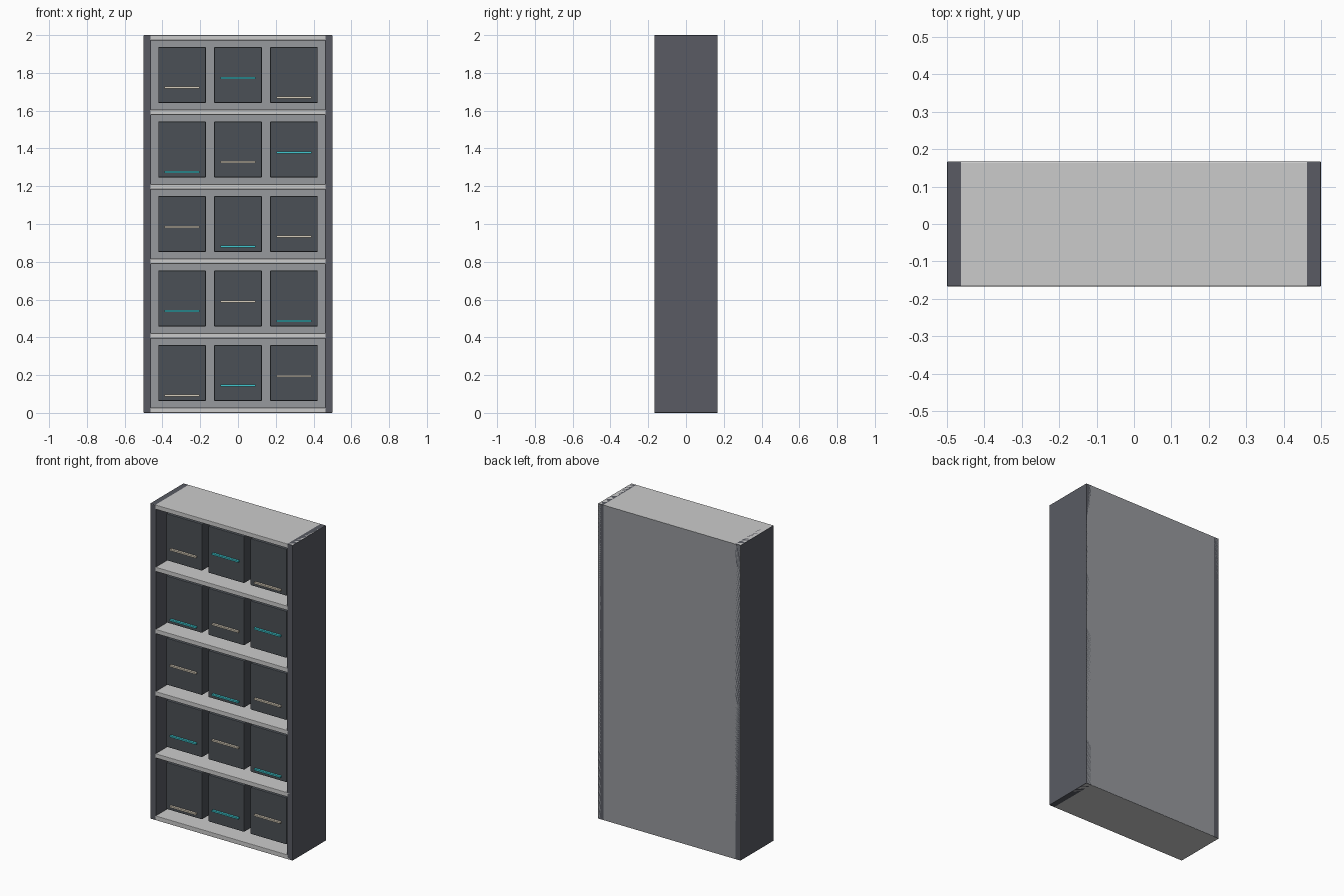
import bpy

if "Cube" in bpy.data.objects:
    bpy.data.objects.remove(bpy.data.objects["Cube"])


def material(name, rgb):
    m = bpy.data.materials.new(name)
    m.diffuse_color = (*rgb, 1)
    m.use_nodes = True
    m.node_tree.nodes["Principled BSDF"].inputs["Base Color"].default_value = m.diffuse_color
    return m


LIGHT = material("light_grey", (0.56, 0.56, 0.59))
MID = material("mid_grey", (0.31, 0.32, 0.34))
DARK = material("dark_grey", (0.10, 0.105, 0.125))
SLATE = material("slate", (0.07, 0.08, 0.092))
CREAM = material("cream", (0.70, 0.63, 0.51))
CYAN = material("cyan", (0.05, 0.60, 0.65))


def box(name, x, y, z, mat, bevel=0.003):
    """Box from (min, max) ranges on each axis, with slightly eased edges."""
    lo, hi = zip(x, y, z)
    bpy.ops.mesh.primitive_cube_add(
        size=1, location=[(a + b) / 2 for a, b in zip(lo, hi)])
    ob = bpy.context.object
    ob.name = name
    ob.scale = [b - a for a, b in zip(lo, hi)]
    bpy.ops.object.transform_apply(location=False, rotation=False, scale=True)
    ob.data.materials.append(mat)
    if bevel:
        mod = ob.modifiers.new("eased_edges", 'BEVEL')
        mod.width = bevel
        mod.segments = 2
    return ob


W, D, H = 0.5, 0.167, 2.0      # half width, half depth, height
SIDE, SHELF = 0.04, 0.028      # panel thicknesses
ROWS = 5
PITCH = (H - SHELF) / ROWS

# Carcass: side panels, back panel and shelves
box("left_side", (-W, -W + SIDE), (-D, D), (0, H), DARK)
box("right_side", (W - SIDE, W), (-D, D), (0, H), DARK)
box("back_panel", (-W + 0.001, W - 0.001), (D - 0.012, D), (0.001, H - 0.001), MID, 0)
for i in range(ROWS + 1):
    z = i * PITCH
    box(f"shelf_{i}", (-W + 0.0005, W - 0.0005), (-D, D - 0.0005), (z, z + SHELF), LIGHT)

# Storage boxes, each with an indicator strip stepping through three heights
for r in range(ROWS):
    zc = SHELF / 2 + PITCH * (r + 0.5)
    for c in range(3):
        xc = (c - 1) * 0.296
        box(f"storage_box_{r}_{c}", (xc - 0.126, xc + 0.126), (-0.118, 0.156),
            (zc - 0.148, zc + 0.148), SLATE, 0.004)
        zs = zc - 0.119 + 0.052 * ((r + c) % 3)
        box(f"indicator_strip_{r}_{c}", (xc - 0.092, xc + 0.092), (-0.132, -0.115),
            (zs - 0.005, zs + 0.005), CYAN if (r + c) % 2 else CREAM, 0)
